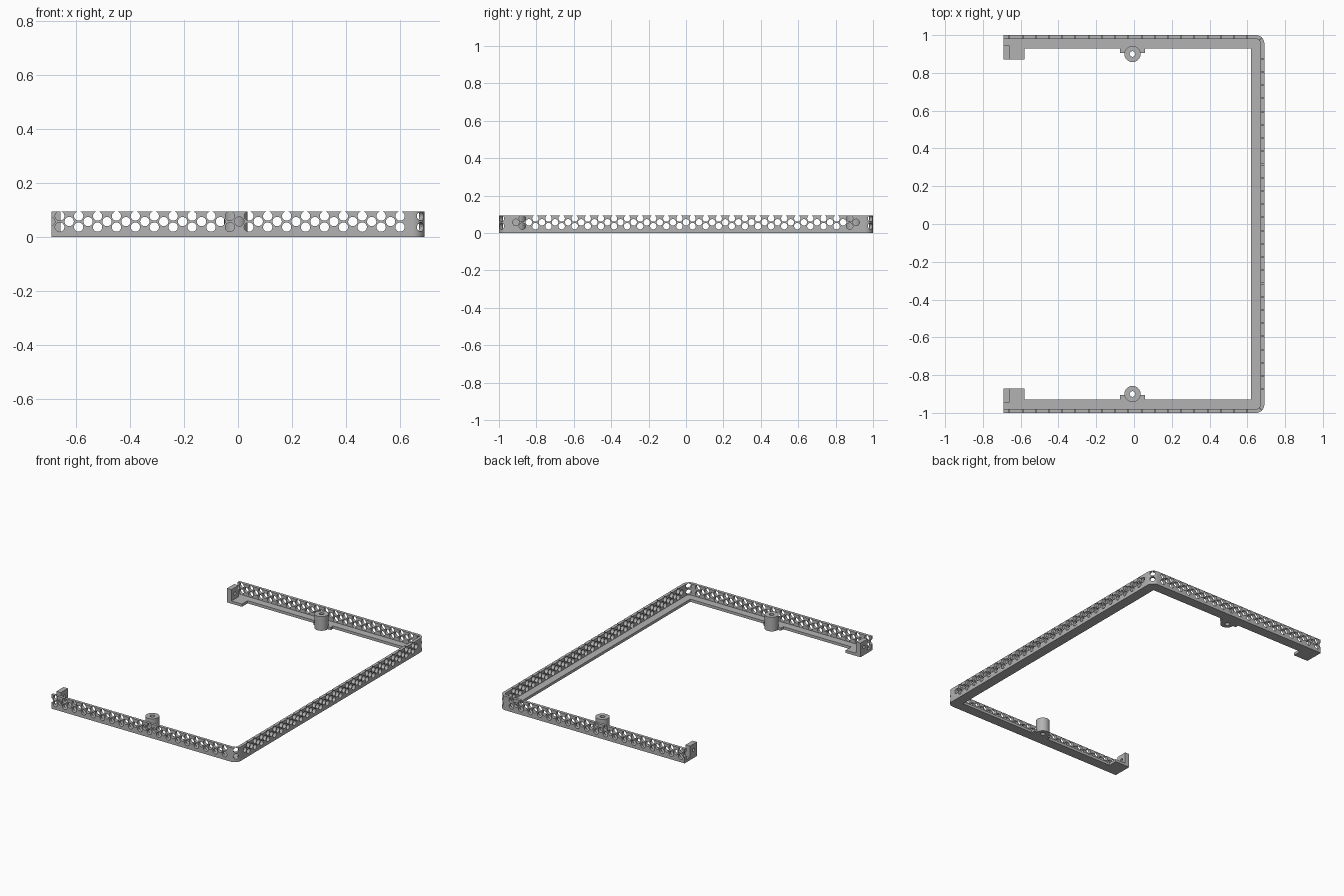
import bpy, bmesh, math
from mathutils import Matrix, Vector

cube = bpy.data.objects.get("Cube")
if cube:
    bpy.data.objects.remove(cube, do_unlink=True)

X, Y, H = 0.69, 1.0, 0.095      # half width, half depth, height
WALL, FLANGE, BASE = 0.02, 0.07, 0.018
R_OUT, R_HOLE = 0.045, 0.0172
ROWS = (0.037, 0.0575, 0.078)   # hole row heights
PITCH = 0.07
BOSS = (-0.008, 0.90, 0.043, 0.015)  # x, y, outer radius, bore radius

grey = bpy.data.materials.new("light grey")
grey.use_nodes = True
grey.diffuse_color = (0.45, 0.45, 0.45, 1)
grey.node_tree.nodes["Principled BSDF"].inputs["Base Color"].default_value = (0.45, 0.45, 0.45, 1)


def make(name, bm):
    bmesh.ops.recalc_face_normals(bm, faces=bm.faces)
    mesh = bpy.data.meshes.new(name)
    bm.to_mesh(mesh)
    bm.free()
    ob = bpy.data.objects.new(name, mesh)
    bpy.context.collection.objects.link(ob)
    mesh.materials.append(grey)
    return ob


def prism(name, outline, z0, z1):
    bm = bmesh.new()
    face = bm.faces.new([bm.verts.new((x, y, z0)) for x, y in outline])
    ext = bmesh.ops.extrude_face_region(bm, geom=[face])
    verts = [g for g in ext["geom"] if isinstance(g, bmesh.types.BMVert)]
    bmesh.ops.translate(bm, vec=(0, 0, z1 - z0), verts=verts)
    return make(name, bm)


def cylinder(bm, centre, axis, radius, depth, segments=24):
    turn = Vector((0, 0, 1)).rotation_difference(Vector(axis)).to_matrix().to_4x4()
    bmesh.ops.create_cone(bm, cap_ends=True, segments=segments, radius1=radius, radius2=radius,
                          depth=depth, matrix=Matrix.Translation(centre) @ turn)


def combine(ob, other, operation):
    mod = ob.modifiers.new("join", "BOOLEAN")
    mod.operation, mod.solver, mod.object = operation, "EXACT", other
    other.hide_render = True
    bpy.context.view_layer.objects.active = ob
    bpy.ops.object.modifier_apply(modifier=mod.name)
    bpy.data.objects.remove(other, do_unlink=True)


def smooth(ob):
    bpy.ops.object.select_all(action="DESELECT")
    ob.select_set(True)
    bpy.context.view_layer.objects.active = ob
    bpy.ops.object.shade_smooth_by_angle(angle=math.radians(30))


def corner(inset):
    # rounded outer corner, from the back edge round to the side edge
    r = R_OUT - inset
    angles = [math.radians(90 - 90 * i / 10) for i in range(11)]
    return [(X - R_OUT + r * math.cos(a), Y - R_OUT + r * math.sin(a)) for a in angles]


def mirrored(half):
    return half + [(x, -y) for x, y in reversed(half)]


# Upright wall: outer outline followed by the offset inner outline
outer = mirrored([(-X, Y)] + corner(0))
inner = mirrored([(-X, Y - WALL)] + corner(WALL))
frame = prism("perforated_frame", outer + inner[::-1], 0, H)

# Bottom flange with boss tabs and bracket feet
edge, bx, by = Y - FLANGE, BOSS[0], BOSS[1]
inside = [(-X, 0.87), (-0.58, 0.87), (-0.58, edge), (bx - 0.065, edge), (bx - 0.065, 0.905),
          (bx + 0.065, 0.905), (bx + 0.065, edge), (X - FLANGE, edge)]
flange = prism("flange", outer + mirrored(inside)[::-1], 0, BASE)
combine(frame, flange, "UNION")

# Perforations: three staggered rows on every side, plus the rounded corners
bm = bmesh.new()
for row, z in enumerate(ROWS):
    shift = PITCH / 2 if row == 1 else 0
    for s in (-1, 1):
        for i in range(19):
            cylinder(bm, (0.60 - shift - i * PITCH, s * (Y - WALL / 2), z), (0, 1, 0), R_HOLE, 0.04)
        if row != 1:
            d = R_OUT - WALL / 2
            k = d * math.sqrt(0.5)
            cylinder(bm, (X - R_OUT + k, s * (Y - R_OUT + k), z), (1, s, 0), R_HOLE, 0.03)
    count = 27 if row == 1 else 26
    for i in range(count):
        cylinder(bm, (X - WALL / 2, (i - (count - 1) / 2) * PITCH, z), (1, 0, 0), R_HOLE, 0.04)
# Seats for the bosses
for s in (-1, 1):
    cylinder(bm, (bx, s * by, 0), (0, 0, 1), BOSS[2], 0.1, 48)
combine(frame, make("hole_cutter", bm), "DIFFERENCE")
smooth(frame)

for s, side in ((-1, "front"), (1, "back")):
    # Screw boss
    bm = bmesh.new()
    cylinder(bm, (bx, s * by, H / 2), (0, 0, 1), BOSS[2], H, 48)
    boss = make(side + "_boss", bm)
    bm = bmesh.new()
    cylinder(bm, (bx, s * by, H / 2), (0, 0, 1), BOSS[3], 2 * H, 32)
    combine(boss, make("bore_cutter", bm), "DIFFERENCE")
    smooth(boss)

    # Upright end plate with a screw hole
    x1 = -X + 0.032
    plate = prism(side + "_end_plate", [(-X, s * 0.87), (x1, s * 0.87), (x1, s * 0.945), (-X, s * 0.945)], BASE, H)
    bm = bmesh.new()
    cylinder(bm, (-X, s * 0.907, 0.055), (1, 0, 0), 0.011, 0.2)
    combine(plate, make("screw_cutter", bm), "DIFFERENCE")
    smooth(plate)
